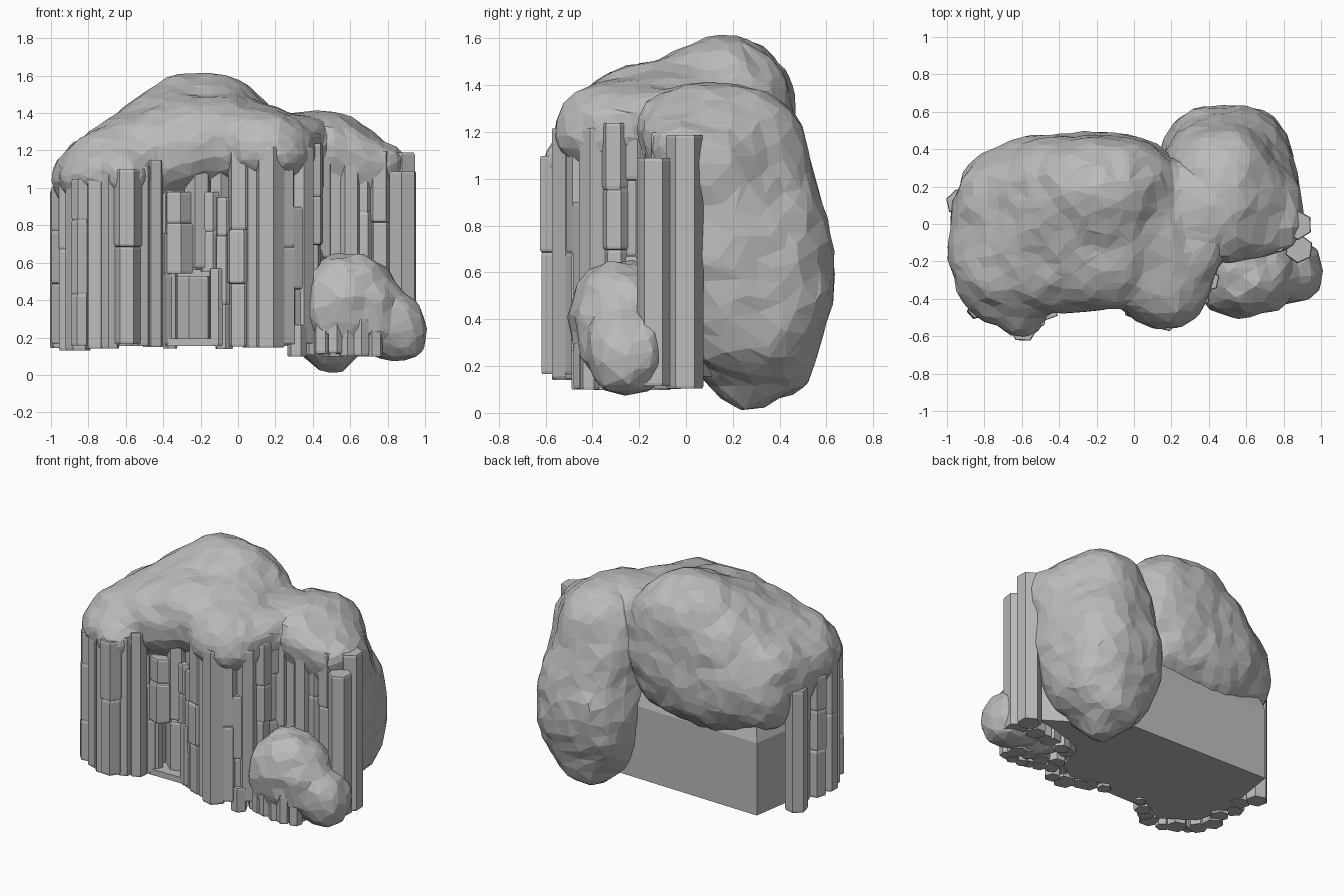
import bpy, bmesh, math, random
from mathutils import Matrix, Vector, noise

random.seed(4)
stone = bpy.data.materials.new("grey stone")
stone.diffuse_color = (0.5, 0.5, 0.5, 1)


def finish(bm, name):
    bmesh.ops.recalc_face_normals(bm, faces=bm.faces)
    me = bpy.data.meshes.new(name)
    bm.to_mesh(me)
    bm.free()
    me.materials.append(stone)
    ob = bpy.data.objects.new(name, me)
    bpy.context.collection.objects.link(ob)
    return ob


def lump_points(c, r, power):
    t = bmesh.new()
    bmesh.ops.create_icosphere(t, subdivisions=3, radius=1)
    pts = []
    for v in t.verts:
        d = v.co.normalized()
        k = sum(abs(a) ** power for a in d) ** (-1 / power)
        pts.append([c[i] + d[i] * k * r[i] for i in range(3)])
    t.free()
    return pts


def rock(name, groups, power=2.4, voxel=0.035, keep=0.18, rough=0.025):
    """Stretch a skin over each group of lumps (centre, radii) and fuse into one faceted boulder."""
    bm = bmesh.new()
    for g in groups:
        vs = [bm.verts.new(p) for c, r in g for p in lump_points(c, r, power)]
        bmesh.ops.convex_hull(bm, input=vs)
        bmesh.ops.delete(bm, geom=[v for v in bm.verts if not v.link_faces], context='VERTS')
    ob = finish(bm, name)
    m = ob.modifiers.new("fuse", 'REMESH')
    m.mode = 'VOXEL'
    m.voxel_size = voxel
    m = ob.modifiers.new("soften", 'SMOOTH')
    m.factor, m.iterations = 0.5, 6
    bake(ob)
    mid = Vector(groups[0][0][0])
    for v in ob.data.vertices:
        d = (v.co - mid).normalized()
        v.co += d * rough * (noise.noise(v.co * 4.5) + 0.5 * noise.noise(v.co * 11))
        v.co.z = max(v.co.z, 0)
    m = ob.modifiers.new("facets", 'DECIMATE')
    m.ratio = keep
    bake(ob)
    for p in ob.data.polygons:
        p.use_smooth = False
    return ob


def bake(ob):
    bpy.context.view_layer.update()
    dg = bpy.context.evaluated_depsgraph_get()
    me = bpy.data.meshes.new_from_object(ob.evaluated_get(dg))
    ob.modifiers.clear()
    ob.data = me
    if not me.materials:
        me.materials.append(stone)


def loft(bm, rings):
    vs = [[bm.verts.new(p) for p in ring] for ring in rings]
    n = len(vs[0])
    for a, b in zip(vs, vs[1:]):
        for i in range(n):
            bm.faces.new((a[i], a[(i + 1) % n], b[(i + 1) % n], b[i]))
    bm.faces.new(vs[0][::-1])
    bm.faces.new(vs[-1])


def columns(name, items, bottom=0.15):
    """Jointed six-sided columns from (x, y, radius, top[, bottom])."""
    bm = bmesh.new()
    for it in items:
        x, y, r, top = it[:4]
        z0 = it[4] if len(it) > 4 else bottom + random.uniform(-0.015, 0.015)
        count = random.randint(1, 1 + int((top - z0) / 0.36))
        cuts = [z0] + sorted(z0 + (top - z0) * (i + random.uniform(-.25, .25)) / count
                             for i in range(1, count)) + [top]
        turn = random.uniform(0, math.pi / 3)
        rings = []
        for a, b in zip(cuts, cuts[1:]):
            s = r * random.uniform(0.98, 1.1)
            dx, dy = random.uniform(-.006, .006), random.uniform(-.006, .006)
            for z, k in ((a + .002, .95), (a + .014, 1), (b - .014, 1), (b - .002, .94)):
                rings.append([(x + dx + s * k * math.cos(turn + i * math.pi / 3),
                               y + dy + s * k * math.sin(turn + i * math.pi / 3), z)
                              for i in range(6)])
        loft(bm, rings)
    return finish(bm, name)


# domed rock roof over the cliff
dome = ((-0.19, 0.18, 1.12), (0.44, 0.31, 0.49))
left_front = ((-0.62, -0.20, 1.12), (0.30, 0.29, 0.20))
corner = ((-0.82, -0.30, 1.05), (0.13, 0.16, 0.13))
rock("domed_roof", [
    [((-0.32, 0.07, 0.98), (0.60, 0.42, 0.40)), dome,
     ((-0.64, 0.08, 0.98), (0.32, 0.34, 0.33)),
     ((-0.86, 0.03, 1.01), (0.13, 0.20, 0.17))],
    [dome, left_front, ((-0.20, -0.14, 1.24), (0.40, 0.32, 0.24)),
     ((-0.86, -0.12, 1.04), (0.13, 0.18, 0.15))],
    [left_front, ((-0.60, -0.45, 1.06), (0.12, 0.17, 0.12))],
    [left_front, corner, ((-0.74, -0.40, 1.08), (0.14, 0.14, 0.11))],
    [((-0.12, 0.10, 1.24), (0.34, 0.25, 0.28)), ((0.16, -0.26, 1.21), (0.26, 0.31, 0.20))],
    [((0.10, 0.05, 1.18), (0.22, 0.3, 0.22)), ((0.42, 0.08, 1.21), (0.22, 0.27, 0.20))],
    [((0.16, -0.26, 1.21), (0.26, 0.30, 0.18)), ((0.35, -0.12, 1.24), (0.12, 0.2, 0.15))]])

# tall rounded boulder behind on the right, and its shoulder
upper = ((0.46, 0.19, 1.06), (0.31, 0.33, 0.34))
rock("rear_boulder", [
    [((0.50, 0.27, 0.58), (0.37, 0.37, 0.48)), upper,
     ((0.50, 0.27, 0.17), (0.11, 0.12, 0.17)),
     ((0.50, 0.38, 0.28), (0.22, 0.19, 0.22)),
     ((0.70, 0.16, 0.75), (0.19, 0.22, 0.40))],
    [upper, ((0.72, 0.08, 1.04), (0.19, 0.21, 0.22)),
     ((0.70, -0.02, 1.13), (0.19, 0.15, 0.13)),
     ((0.48, -0.05, 1.22), (0.15, 0.16, 0.16))]], power=2.3, keep=0.13)

# low boulder pile at the front right
low = ((0.68, -0.27, 0.36), (0.18, 0.21, 0.24))
rock("front_boulder", [
    [((0.56, -0.27, 0.38), (0.22, 0.22, 0.27)), low],
    [((0.70, -0.24, 0.30), (0.16, 0.19, 0.19)),
     ((0.86, -0.25, 0.25), (0.14, 0.17, 0.18))]], voxel=0.025, keep=0.1, rough=0.03)

# plain block behind the columns, notched for the cave
plan = [(-.80, .36), (-.84, .1), (-.87, -.1), (-.81, -.33), (-.6, -.48), (-.46, -.4),
        (-.36, -.34), (-.34, -.2), (-.13, -.2), (-.11, -.35), (0, -.38), (.15, -.44),
        (.3, -.35), (.38, -.12), (.6, -.04), (.8, 0), (.3, .33)]
bm = bmesh.new()
top = [(x * .88, y * .65, 1.05) if y > .2 else (x * .97, y * .97, 1.05) for x, y in plan]
mid = [(x, y, .66) for x, y in plan]
loft(bm, [[(x, y, .155) for x, y in plan], mid, top])
finish(bm, "core_block")

# left cliff columns
columns("left_columns", [
    (-.93, .12, .07, .99), (-.88, .01, .07, 1.1), (-.93, -.11, .068, 1.01),
    (-.88, -.19, .06, 1.1), (-.90, -.28, .065, 1.05, .13), (-.86, -.38, .065, 1.06, .13),
    (-.84, -.46, .05, 1.05), (-.75, -.47, .07, 1.12), (-.68, -.52, .05, 1.08),
    (-.59, -.56, .073, 1.10), (-.52, -.5, .055, 1.12), (-.45, -.45, .06, 1.15)])

# cave frame: side posts, columns hanging above the opening, slab inside
columns("cave_posts", [
    (-.39, -.40, .045, .76), (-.11, -.40, .045, .57), (-.07, -.39, .05, .95),
    (-.36, -.37, .04, .98), (-.24, -.26, .1, .53)])
columns("cave_lintel", [
    (-.32, -.38, .075, .98, .54), (-.22, -.35, .07, 1.15, .57), (-.14, -.36, .06, .98, .55),
    (-.27, -.25, .09, 1.1, .56), (-.17, -.24, .09, 1.1, .57), (-.39, -.34, .06, 1.15, .7),
    (-.1, -.34, .06, 1.15, .6)])
bm = bmesh.new()
bmesh.ops.create_cube(bm, size=1, matrix=Matrix.Translation((-.24, -.28, .175))
                      @ Matrix.Diagonal((.36, .3, .04, 1)))
finish(bm, "cave_floor")

# central buttress columns
columns("centre_columns", [
    (.02, -.43, .075, 1.2), (.08, -.46, .055, 1.2), (.17, -.49, .075, 1.22),
    (.25, -.45, .055, 1.2), (.29, -.42, .06, .9), (.34, -.39, .07, 1.22),
    (.39, -.3, .06, 1.24), (.39, -.2, .06, 1.26)])

# right cliff columns
columns("right_columns", [
    (.44, -.15, .06, 1.25), (.51, -.12, .055, 1.2), (.59, -.12, .065, 1.2),
    (.67, -.1, .055, 1.2), (.76, -.08, .068, 1.2), (.82, -.06, .05, 1.17),
    (.88, -.135, .074, 1.09), (.88, .0, .08, 1.19)], bottom=0.1)

# broken stubs around and under the front boulder
columns("front_stubs", [
    (.39, -.36, .05, .48), (.45, -.41, .05, .48), (.52, -.43, .045, .40), (.59, -.43, .045, .34),
    (.66, -.43, .045, .30), (.73, -.41, .045, .26), (.32, -.44, .05, .27), (.40, -.3, .06, .4),
    (.5, -.33, .06, .3), (.6, -.33, .06, .3), (.7, -.33, .06, .3), (.8, -.3, .06, .3)],
    bottom=0.11)
